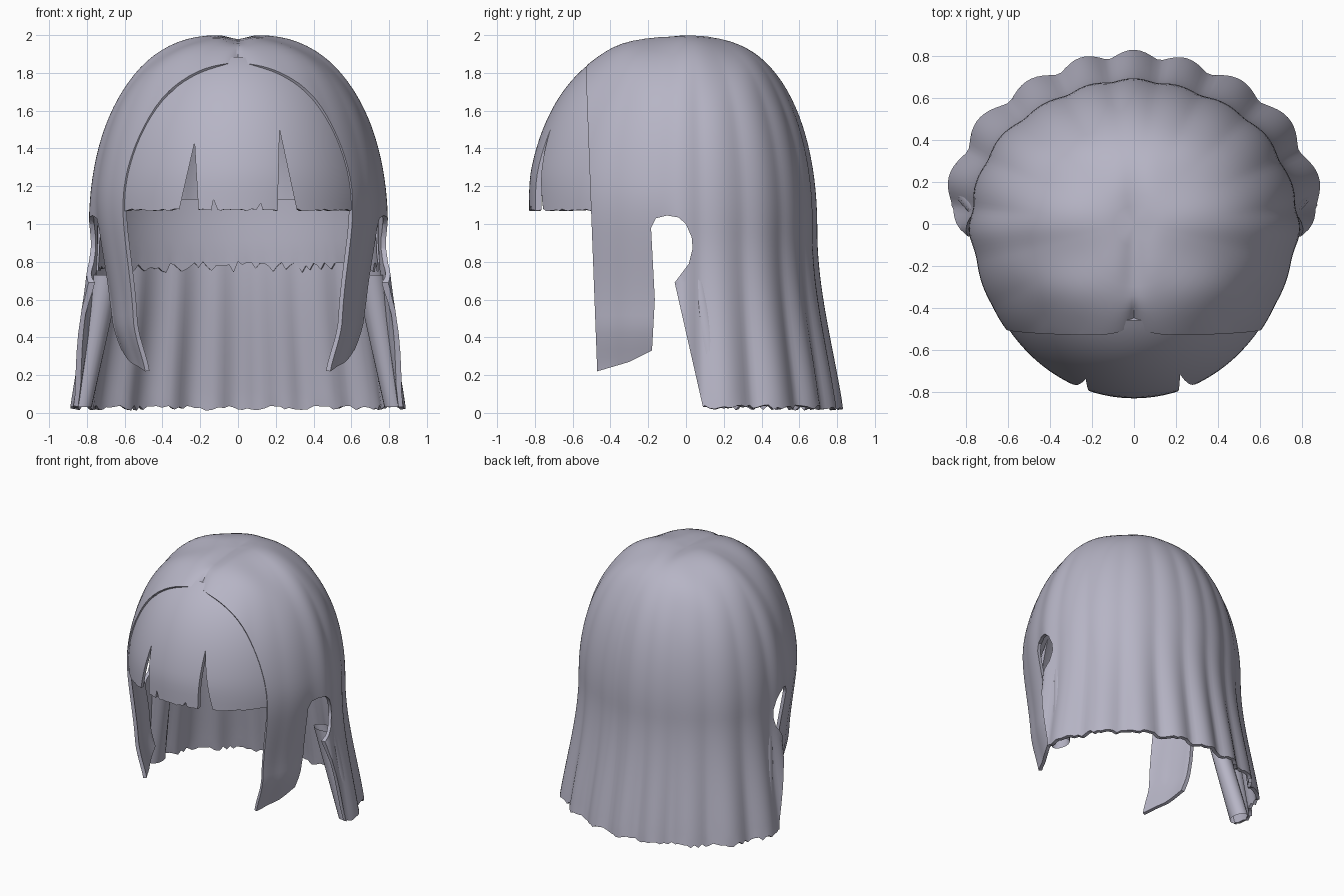
import bpy, bmesh, math, random
from mathutils import Vector

random.seed(4)
if "Cube" in bpy.data.objects:
    bpy.data.objects.remove(bpy.data.objects["Cube"])

hair = bpy.data.materials.new("lavender_grey_hair")
hair.use_nodes = True
colour = (0.47, 0.46, 0.56, 1)
hair.diffuse_color = colour
bsdf = hair.node_tree.nodes["Principled BSDF"]
bsdf.inputs["Base Color"].default_value = colour
bsdf.inputs["Roughness"].default_value = 0.7


def smooth(a, b, t):
    t = min(1, max(0, (t - a) / (b - a)))
    return t * t * (3 - 2 * t)


def hair_point(theta, z, strands):
    """Point on the hair surface; theta is 0 at the back and grows towards +x."""
    dome = max(0, 1 - max(0, z - 1) ** 2) ** 0.37
    flare = smooth(0.95, -0.35, z) * 1.25
    back = smooth(-0.02, -0.22, math.cos(theta))       # 0 behind, 1 on the front locks
    wide = 0.785 + 0.12 * flare
    lock = 0.77 - 0.10 * smooth(1.2, 0.4, z) - 0.09 * smooth(0.5, 0.15, z)
    width = (wide * (1 - back) + lock * back) * dome
    front = (0.862 - 0.015 * smooth(1.3, 1.05, z)) * dome
    rear = (0.685 + 0.125 * flare) * dome
    # uneven scalloped strands, deepest at the tips
    depth = strands * (0.02 + 0.04 * smooth(1.2, 0.0, z)) * (1 - 0.75 * back)
    depth *= smooth(2.0, 1.5, z)
    wave = math.cos(10 * theta + 0.5 * math.sin(3 * theta))
    r = 1 + depth * (math.sqrt(wave * wave + 0.06) - 0.68)
    r += strands * 0.007 * math.sin(7 * theta + 2) * smooth(2.0, 1.7, z)
    c = math.cos(theta)
    x, y = width * math.sin(theta) * r, (rear if c > 0 else front) * c * r
    # centre parting and soft ridges across the crown
    crown = smooth(1.6, 1.9, z) * strands
    groove = math.exp(-(x / 0.06) ** 2) * smooth(0.45, -0.1, y) * smooth(-0.45, -0.2, y)
    z += crown * (0.008 * math.sin(17 * y + 1) * smooth(0, 0.3, abs(x)) - 0.025 * groove)
    return Vector((x, y, z))


def add_object(name, bm):
    mesh = bpy.data.meshes.new(name)
    bm.to_mesh(mesh)
    bm.free()
    obj = bpy.data.objects.new(name, mesh)
    bpy.context.collection.objects.link(obj)
    return obj


def hair_sheet(name, heights, scale, strands, plane, ragged, thickness):
    """Ring grid of hair, trimmed by a plane and thickened inwards."""
    bm = bmesh.new()
    n = 200
    rows = []
    for z in heights:
        row = []
        for j in range(n):
            p = hair_point(2 * math.pi * j / n, z, strands)
            p = Vector((p.x * scale, p.y * scale, 1 + (p.z - 1) * scale))
            if z == heights[-1]:
                p.z += random.uniform(-ragged, ragged)
            row.append(bm.verts.new(p))
        rows.append(row)
    for a, b in zip(rows, rows[1:]):
        for j in range(n):
            k = (j + 1) % n
            bm.faces.new((a[j], a[k], b[k], b[j]))
    bmesh.ops.remove_doubles(bm, verts=bm.verts[:], dist=0.0005)
    bmesh.ops.bisect_plane(bm, geom=bm.verts[:] + bm.edges[:] + bm.faces[:],
                           plane_co=plane[0], plane_no=plane[1], clear_outer=True)
    # the front edge of the cap dips at the parting
    if strands:
        for v in bm.verts:
            if v.co.y < -0.3 and v.co.z > 1.5:
                v.co.y += 0.07 * math.exp(-abs(v.co.x) / 0.05) * smooth(-0.3, -0.53, v.co.y)
    obj = add_object(name, bm)
    obj.data.materials.append(hair)
    solid = obj.modifiers.new("thickness", "SOLIDIFY")
    solid.thickness, solid.offset = thickness, -1
    return obj


def prism(points, along_x, lo, hi):
    """Cutter extruded from an outline along x or along y."""
    bm = bmesh.new()
    verts = [bm.verts.new((lo, a, z) if along_x else (a, lo, z)) for a, z in points]
    face = bm.faces.new(verts)
    out = bmesh.ops.extrude_face_region(bm, geom=[face])
    shift = Vector((hi - lo, 0, 0)) if along_x else Vector((0, hi - lo, 0))
    for g in out["geom"]:
        if isinstance(g, bmesh.types.BMVert):
            g.co += shift
    bmesh.ops.recalc_face_normals(bm, faces=bm.faces[:])
    obj = add_object("cutter", bm)
    obj.hide_render = True
    return obj


def finish(obj, cutters=()):
    """Cut, bake the modifiers and shade."""
    for c in cutters:
        cut = obj.modifiers.new("cut", "BOOLEAN")
        cut.operation, cut.solver, cut.object = "DIFFERENCE", "EXACT", c
    bpy.context.view_layer.update()
    dg = bpy.context.evaluated_depsgraph_get()
    baked = bpy.data.meshes.new_from_object(obj.evaluated_get(dg))
    obj.modifiers.clear()
    obj.data = baked
    for c in cutters:
        bpy.data.objects.remove(c)
    bpy.ops.object.select_all(action="DESELECT")
    obj.select_set(True)
    bpy.context.view_layer.objects.active = obj
    bpy.ops.object.shade_smooth_by_angle(angle=math.radians(45))


def dome_heights(bottom, count):
    start = math.asin(bottom - 1)
    step = (math.pi / 2 - start) / count
    return [1 + math.sin(math.pi / 2 - i * step) for i in range(count + 1)]


# Main hair: crown, long back and the two front locks
heights = dome_heights(1.0, 26) + [1 - 0.97 * i / 22 for i in range(1, 23)]
main = hair_sheet("long_hair", heights, 1.0, 1.0,
                  ((0, -0.53, 1.8), (0, -1.58, -0.06)), 0.014, 0.025)
# Ear openings and the slanted ends of the front locks
ear_outline = [(-1.2, -0.3), (-1.2, 0.21), (-0.47, 0.22), (-0.3, 0.27), (-0.18, 0.33),
               (-0.165, 0.6), (-0.185, 0.98), (-0.16, 1.03), (-0.1, 1.045), (-0.04, 1.035),
               (0.0, 1.0), (0.03, 0.93), (0.035, 0.87), (0.015, 0.79), (-0.06, 0.69),
               (0.09, 0.03), (0.1, -0.3)]
finish(main, [prism(ear_outline, True, -1.5, 1.5)])

# Fringe with wedge gaps between its tufts
fringe = hair_sheet("fringe", dome_heights(1.075, 30), 0.983, 0.0,
                    ((0, -0.46, 1), (0, 1, 0)), 0.006, 0.03)
gaps = [(-0.31, -0.23, -0.21, 1.43), (0.21, 0.22, 0.31, 1.5),
        (-0.14, -0.13, -0.11, 1.13), (0.1, 0.12, 0.13, 1.11)]
finish(fringe, [prism([(a, 0.95), (a, 1.08), (tip, top), (b, 1.08), (b, 0.95)],
                      False, -1.2, -0.3) for a, tip, b, top in gaps])

# Rolled strand along the lower edge behind each ear
for side, name in ((1, "left_edge_strand"), (-1, "right_edge_strand")):
    bm = bmesh.new()
    bmesh.ops.create_cone(bm, cap_ends=False, segments=20, radius1=1, radius2=1, depth=1)
    for v in bm.verts:
        t = v.co.z + 0.5
        v.co = Vector((side * (0.825 - 0.125 * t + (0.05 + 0.03 * t) * v.co.x),
                       0.175 - 0.115 * t + (0.08 - 0.03 * t) * v.co.y, 0.03 + 0.7 * t))
    bmesh.ops.recalc_face_normals(bm, faces=bm.faces[:])
    strand = add_object(name, bm)
    strand.data.materials.append(hair)
    finish(strand)

# Inner band behind the neck
band = hair_sheet("inner_band", [1.14 - 0.076 * i for i in range(6)],
                  0.95, 0.0, ((0, 0.07, 1), (0, -1, 0)), 0.03, 0.01)
finish(band)
